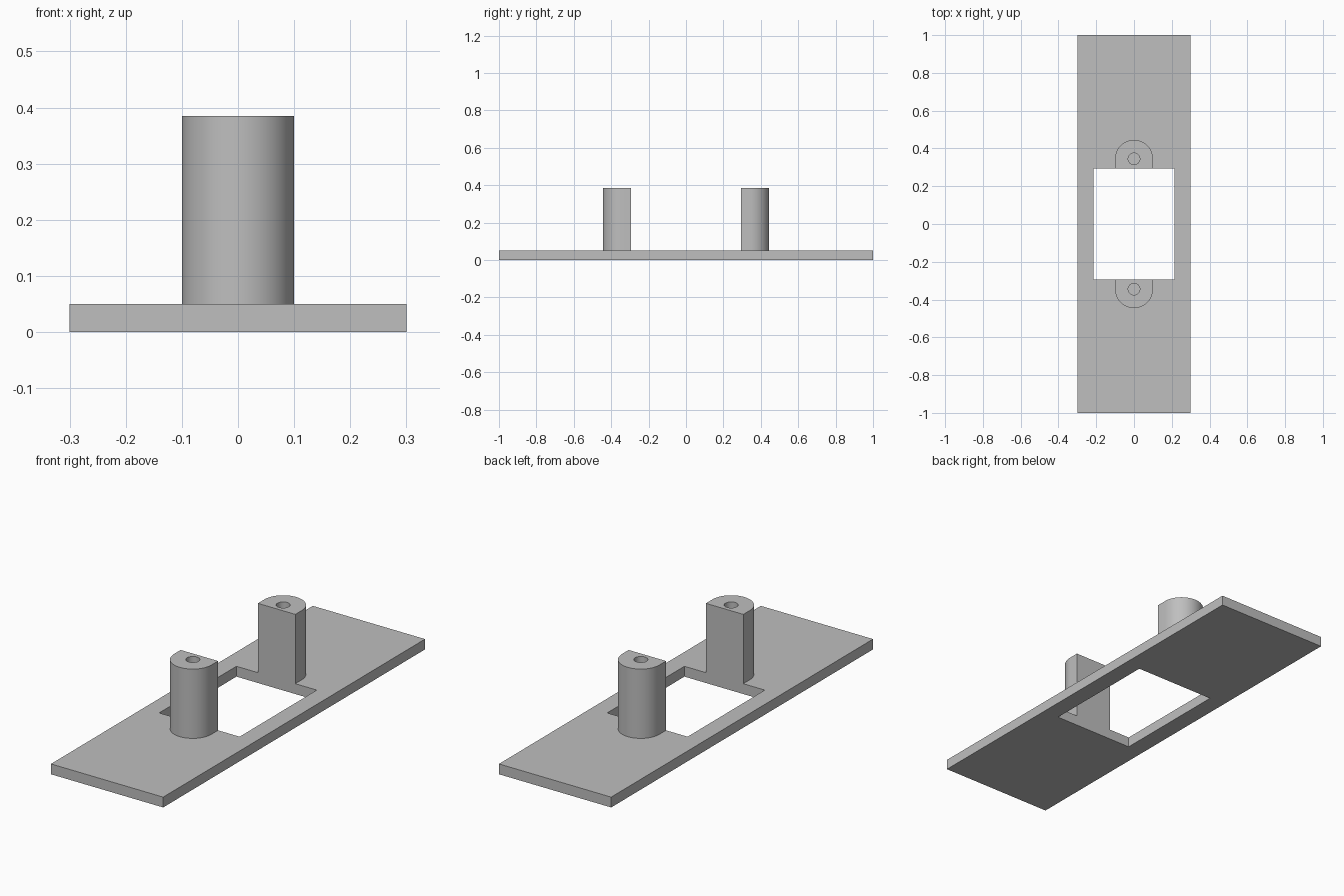
import bpy, bmesh, math

cube = bpy.data.objects.get("Cube")
if cube:
    bpy.data.objects.remove(cube, do_unlink=True)

grey = bpy.data.materials.new("plain grey")
grey.use_nodes = True
colour = (0.52, 0.52, 0.52, 1)
grey.diffuse_color = colour
grey.node_tree.nodes["Principled BSDF"].inputs["Base Color"].default_value = colour


def rectangle(half_x, half_y):
    return [(-half_x, -half_y), (half_x, -half_y), (half_x, half_y), (-half_x, half_y)]


def arc(radius, centre_y, sweep, steps):
    return [(radius * math.cos(sweep * i / steps), centre_y + radius * math.sin(sweep * i / steps))
            for i in range(steps + 1)]


def pierced_prism(name, outer, inner, bottom, top):
    """Extrude an outline with a hole through it."""
    bm = bmesh.new()
    edges = []
    for loop in (outer, inner):
        verts = [bm.verts.new((x, y, bottom)) for x, y in loop]
        edges += [bm.edges.new((v, verts[i - 1])) for i, v in enumerate(verts)]
    bmesh.ops.triangle_fill(bm, edges=edges, use_beauty=True, normal=(0, 0, 1))
    result = bmesh.ops.extrude_face_region(bm, geom=bm.faces[:], use_keep_orig=True)
    raised = [g for g in result["geom"] if isinstance(g, bmesh.types.BMVert)]
    bmesh.ops.translate(bm, verts=raised, vec=(0, 0, top - bottom))
    bmesh.ops.recalc_face_normals(bm, faces=bm.faces[:])
    mesh = bpy.data.meshes.new(name)
    bm.to_mesh(mesh)
    bm.free()
    mesh.materials.append(grey)
    obj = bpy.data.objects.new(name, mesh)
    bpy.context.collection.objects.link(obj)
    return obj


THICK, TOP = 0.05, 0.385
WINDOW_Y, POST_Y, POST_R, BORE_R = 0.295, 0.345, 0.1, 0.031

# Base plate with rectangular window
pierced_prism("base_plate", rectangle(0.3, 1), rectangle(0.215, WINDOW_Y), 0, THICK)

# Two D-shaped mounting posts with screw bores, flat sides facing the window
d_outline = [(-POST_R, WINDOW_Y), (POST_R, WINDOW_Y)] + arc(POST_R, POST_Y, math.pi, 32)
bore = arc(BORE_R, POST_Y, math.tau, 32)[:-1]
for name, side in (("back_post", 1), ("front_post", -1)):
    post = pierced_prism(name, [(x, y * side) for x, y in d_outline],
                         [(x, y * side) for x, y in bore], THICK, TOP)
    bpy.ops.object.select_all(action="DESELECT")
    post.select_set(True)
    bpy.context.view_layer.objects.active = post
    bpy.ops.object.shade_smooth_by_angle(angle=math.radians(30))
